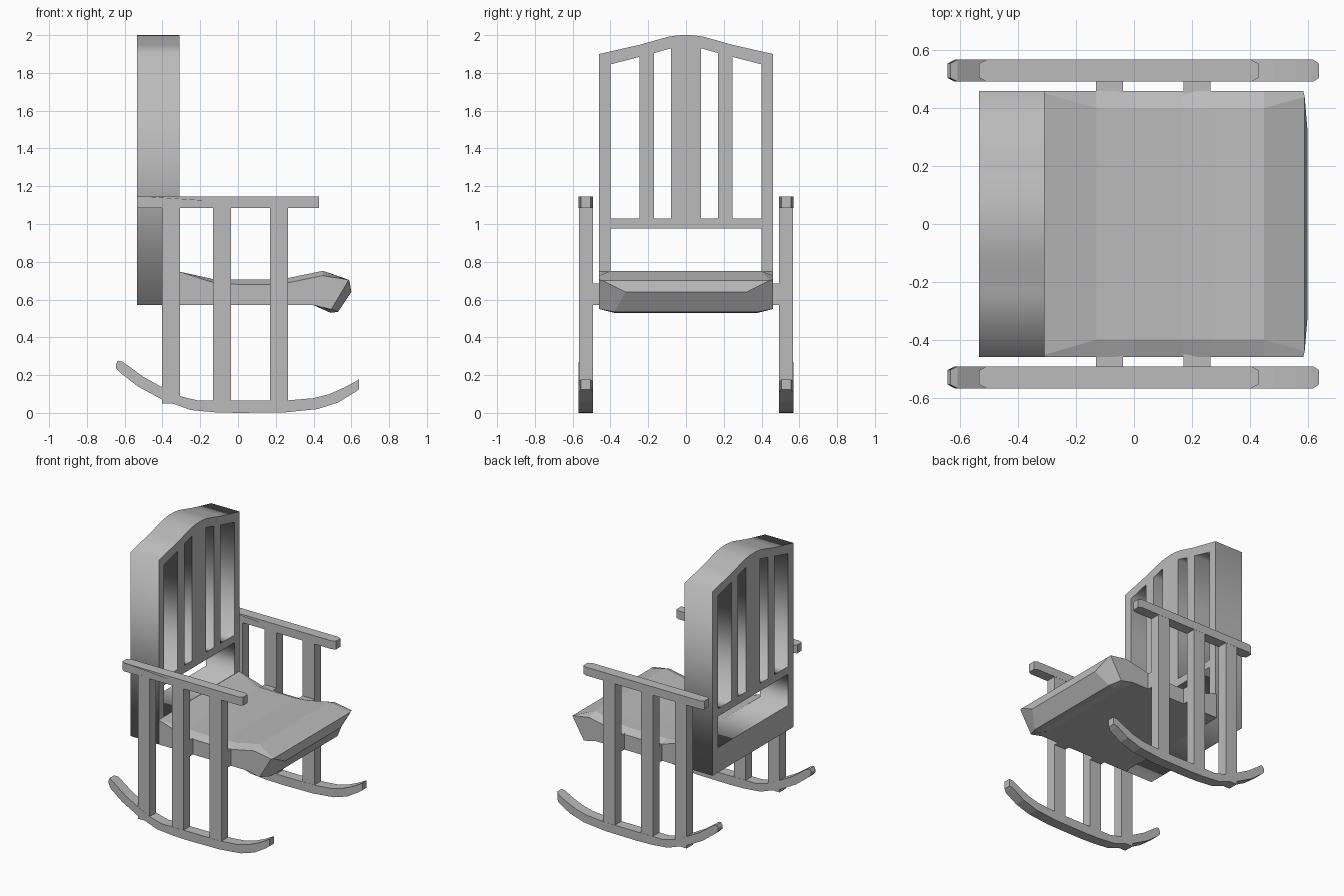
import bpy, bmesh

cube = bpy.data.objects.get("Cube")
if cube:
    bpy.data.objects.remove(cube, do_unlink=True)

grey = bpy.data.materials.new("plain_grey")
grey.use_nodes = True
colour = (0.5, 0.5, 0.5, 1)
grey.diffuse_color = colour
grey.node_tree.nodes["Principled BSDF"].inputs["Base Color"].default_value = colour


def loft(name, loops):
    """Skin matching closed loops of points and cap both ends."""
    bm = bmesh.new()
    rings = [[bm.verts.new(p) for p in loop] for loop in loops]
    for a, b in zip(rings, rings[1:]):
        for i in range(len(a)):
            j = (i + 1) % len(a)
            bm.faces.new((a[i], a[j], b[j], b[i]))
    bm.faces.new(rings[0])
    bm.faces.new(rings[-1])
    bmesh.ops.recalc_face_normals(bm, faces=bm.faces)
    mesh = bpy.data.meshes.new(name)
    bm.to_mesh(mesh)
    bm.free()
    mesh.materials.append(grey)
    obj = bpy.data.objects.new(name, mesh)
    bpy.context.collection.objects.link(obj)
    return obj


def side_prism(name, profile, y, half, tips=()):
    """Extrude an x-z profile across y, narrowing at the tip points."""
    widths = [half * 0.65 if i in tips else half for i in range(len(profile))]
    return loft(name, [[(x, y + s * w, z) for (x, z), w in zip(profile, widths)]
                       for s in (-1, 1)])


def box(name, x0, x1, y, half, z0, z1):
    return side_prism(name, [(x0, z0), (x1, z0), (x1, z1), (x0, z1)], y, half)


def mirrored(points):
    return points + [(-y, z) for y, z in reversed(points) if y]


# Backrest: a framed panel with slat openings cut through
outline = mirrored([(0.46, 0.57), (0.46, 1.9), (0.24, 1.95), (0.16, 1.973),
                    (0.09, 1.992), (0.04, 1.999), (0, 2)])
holes = [[(-0.4, 0.75), (0.4, 0.75), (0.4, 0.975), (-0.4, 0.975)]]
for s in (-1, 1):
    holes.append([(s * y, z) for y, z in
                  ((0.4, 1.03), (0.4, 1.845), (0.245, 1.885), (0.245, 1.03))])
    holes.append([(s * y, z) for y, z in
                  ((0.17, 1.03), (0.17, 1.905), (0.08, 1.93), (0.08, 1.03))])
curve = bpy.data.curves.new("backrest", "CURVE")
curve.dimensions = "2D"
curve.fill_mode = "BOTH"
curve.extrude = 0.1125
for pts in [outline] + holes:
    spline = curve.splines.new("POLY")
    spline.points.add(len(pts) - 1)
    for p, (y, z) in zip(spline.points, pts):
        p.co = (y, z, 0, 1)
    spline.use_cyclic_u = True
curve.materials.append(grey)
backrest = bpy.data.objects.new("backrest", curve)
backrest.location.x = -0.4225
backrest.rotation_euler = (1.570796, 0, 1.570796)
bpy.context.collection.objects.link(backrest)
bpy.ops.object.select_all(action="DESELECT")
backrest.select_set(True)
bpy.context.view_layer.objects.active = backrest
bpy.ops.object.convert(target="MESH")

# Seat: dished pad with lowered side edges and a rolled front
seat_edge = [(-0.32, 0.57), (-0.32, 0.75), (-0.13, 0.69), (0.0, 0.68), (0.17, 0.68),
             (0.27, 0.69), (0.45, 0.727), (0.585, 0.705), (0.575, 0.685),
             (0.495, 0.55), (0.485, 0.55), (0.4, 0.57)]
seat_mid = [(-0.32, 0.57), (-0.32, 0.75), (-0.13, 0.708), (0.0, 0.706), (0.17, 0.706),
            (0.27, 0.715), (0.45, 0.752), (0.59, 0.7), (0.6, 0.64),
            (0.53, 0.535), (0.49, 0.53), (0.4, 0.57)]
inset = [0.4] * 7 + [0.44, 0.32] + [0.38] * 3
inset[1] = 0.455
loops = [[(x, s * 0.46, z) for x, z in seat_edge] for s in (-1, 1)]
inner = [[(x, s * w, z) for (x, z), w in zip(seat_mid, inset)] for s in (-1, 1)]
loft("seat", [loops[0], inner[0], inner[1], loops[1]])

# Sides: armrest, posts, seat brackets and rocker
arm = [(-0.535, 1.085), (-0.51, 1.085), (0.405, 1.085), (0.43, 1.085),
       (0.43, 1.145), (0.405, 1.145), (-0.51, 1.145), (-0.535, 1.145)]
rocker = [(-0.645, 0.235), (-0.62, 0.21), (-0.53, 0.14), (-0.4, 0.07), (-0.25, 0.015),
          (-0.12, 0.003), (0.0, 0), (0.25, 0.003), (0.42, 0.02), (0.53, 0.055),
          (0.62, 0.11), (0.64, 0.125), (0.64, 0.178), (0.62, 0.165), (0.56, 0.133),
          (0.48, 0.098), (0.4, 0.078), (0.25, 0.065), (-0.21, 0.065), (-0.3, 0.087),
          (-0.4, 0.135), (-0.5, 0.19), (-0.61, 0.27), (-0.635, 0.277), (-0.645, 0.26)]
posts = {"rear": -0.355, "middle": -0.085, "front": 0.2175}
for side, s in (("left", 1), ("right", -1)):
    y = s * 0.53
    side_prism(side + "_armrest", arm, y, 0.038, (0, 3, 4, 7))
    side_prism(side + "_rocker", rocker, y, 0.038, (0, 11, 12, 23, 24))
    for label, x in posts.items():
        box(f"{side}_{label}_post", x - 0.047, x + 0.047, y, 0.037, 0.05, 1.09)
        if label != "rear":
            box(f"{side}_{label}_bracket", x - 0.047, x + 0.047, s * 0.47, 0.03, 0.57, 0.685)
